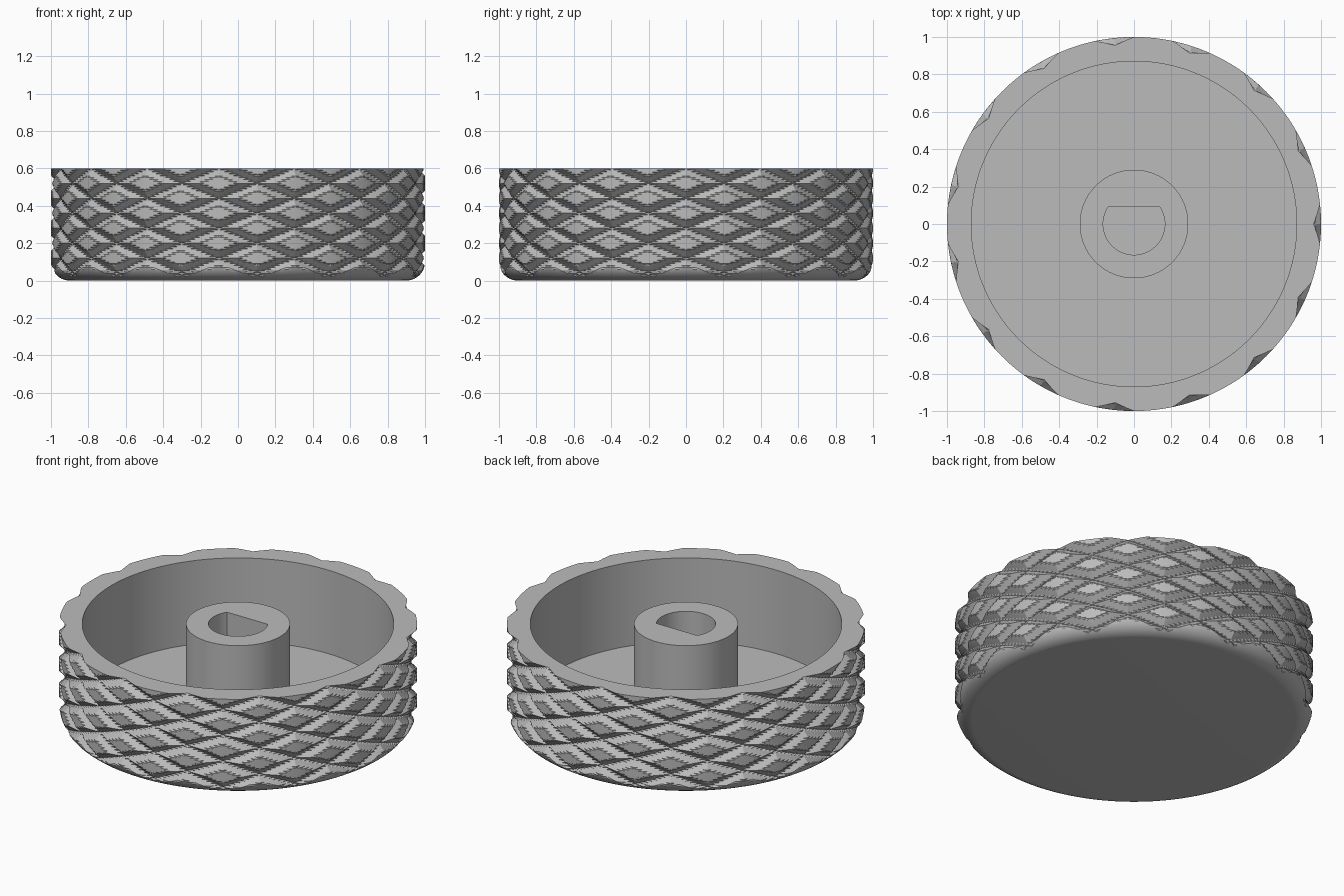
import bpy, bmesh, math

old = bpy.data.objects.get("Cube")
if old:
    bpy.data.objects.remove(old, do_unlink=True)

HEIGHT, INNER, FLOOR = 0.6, 0.87, 0.085
TEETH, STEP = 15, 16            # grooves around, grid cells per groove
PITCH, DEPTH, WIDTH = 0.16, 0.04, 0.25
FILLET = 0.1
N = TEETH * STEP

grey = bpy.data.materials.new("mid_grey")
grey.use_nodes = True
colour = (0.5, 0.5, 0.5, 1)
grey.diffuse_color = colour
grey.node_tree.nodes["Principled BSDF"].inputs["Base Color"].default_value = colour


def knurl(i, z):
    """Radius of the crossed V grooves, cut back by the bottom fillet."""
    u, v = i / STEP, (HEIGHT - z) / PITCH
    near = min(abs(p - round(p)) for p in (u + v, u - v))
    r = 1 - DEPTH * max(0, 1 - near / WIDTH)
    drop = max(0, FILLET - z)
    return min(r, 1 - FILLET + math.sqrt(FILLET ** 2 - drop ** 2))


def loft(name, rings, cap_start=True):
    """Join rings of (radius function, z); diagonals follow the grooves."""
    bm = bmesh.new()
    loops = []
    for radius, z in rings:
        loop = []
        for i in range(N):
            t = math.tau * i / N
            r = radius(i, z)
            loop.append(bm.verts.new((r * math.cos(t), r * math.sin(t), z)))
        loops.append(loop)
    last = len(loops) - 1
    for j in range(last):
        for i in range(N):
            k = (i + 1) % N
            a, b = loops[j][i], loops[j][k]
            c, d = loops[j + 1][k], loops[j + 1][i]
            if (i + last - j) % 2:
                bm.faces.new((a, b, c))
                bm.faces.new((a, c, d))
            else:
                bm.faces.new((a, b, d))
                bm.faces.new((b, c, d))
    if cap_start:
        bm.faces.new(loops[0][::-1])
    bm.faces.new(loops[-1])
    mesh = bpy.data.meshes.new(name)
    bm.to_mesh(mesh)
    bm.free()
    mesh.materials.append(grey)
    obj = bpy.data.objects.new(name, mesh)
    bpy.context.collection.objects.link(obj)
    bpy.ops.object.select_all(action='DESELECT')
    obj.select_set(True)
    bpy.context.view_layer.objects.active = obj
    bpy.ops.object.shade_smooth_by_angle(angle=math.radians(25))
    return obj


def circle(r):
    return lambda i, z: r


def bore(i, z):
    """D-shaped shaft hole with its flat towards the back."""
    s = math.sin(math.tau * i / N)
    return min(0.165, 0.09 / s) if s > 0 else 0.165


# Knurled cup: underside, outer wall, rim, inner wall, floor
dz = PITCH / STEP
rows = round(HEIGHT / dz)
heights = [0, dz / 16, dz / 4] + [dz * j for j in range(1, rows + 1)]
outer = [(knurl, z) for z in heights]
# two rim rings keep the diagonal parity of the wall
loft("knurled_cup", outer + [(circle(INNER), HEIGHT), (circle(INNER), FLOOR)])

# Central hub with its blind bore
hub = circle(0.29)
loft("shaft_hub", [(hub, FLOOR), (hub, HEIGHT), (bore, HEIGHT), (bore, FLOOR + 0.01)],
     cap_start=False)
